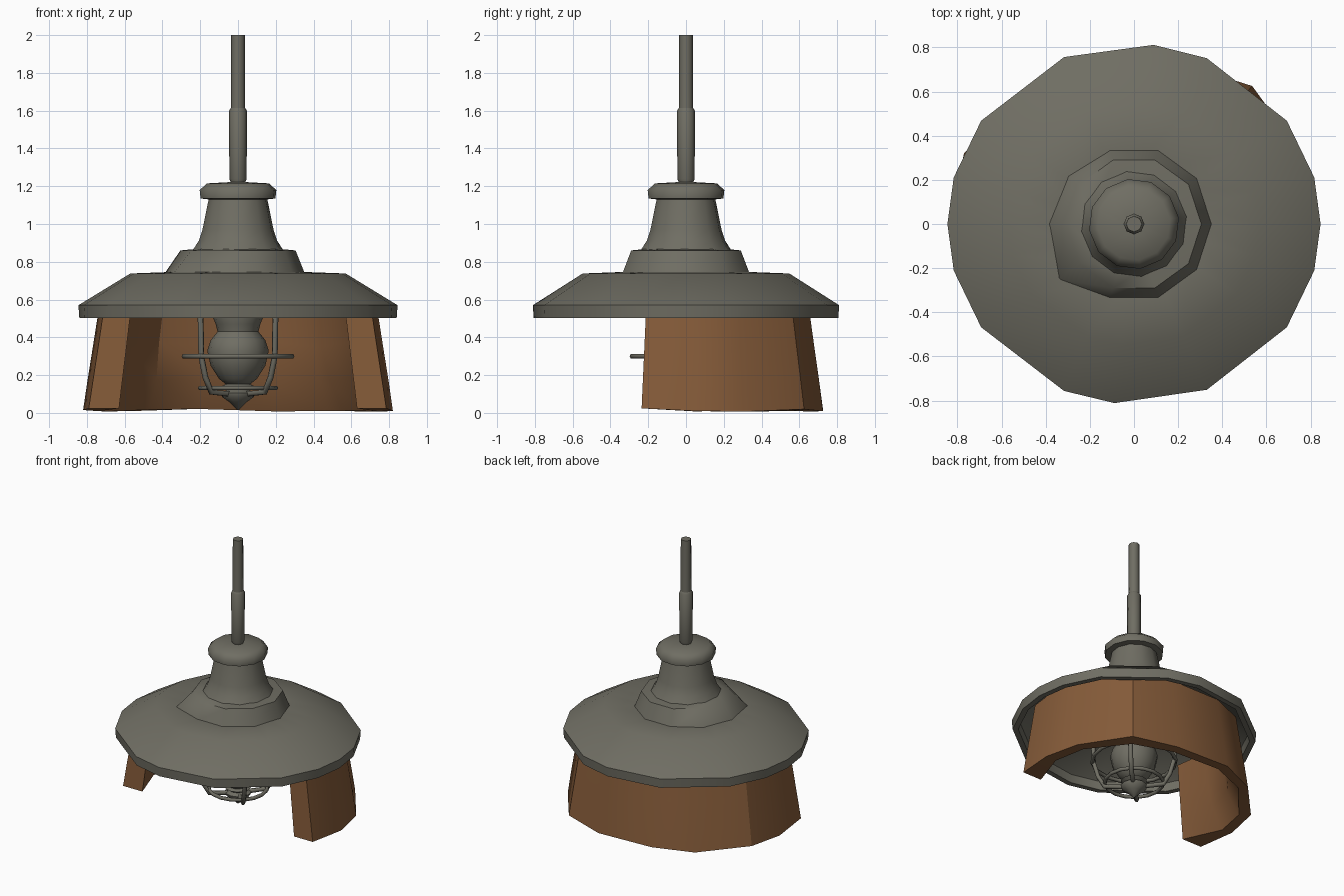
import bpy, bmesh, math, random
from mathutils import Vector

if "Cube" in bpy.data.objects:
    bpy.data.objects.remove(bpy.data.objects["Cube"])

random.seed(4)


def material(name, rgb):
    m = bpy.data.materials.new(name)
    m.diffuse_color = (*rgb, 1)
    m.use_nodes = True
    m.node_tree.nodes["Principled BSDF"].inputs["Base Color"].default_value = m.diffuse_color
    return m


METAL = material("grey metal", (0.16, 0.155, 0.125))
RUST = material("rust brown", (0.235, 0.105, 0.041))


def finish(name, bm, mat, smooth=35):
    bmesh.ops.remove_doubles(bm, verts=bm.verts, dist=1e-5)
    bmesh.ops.recalc_face_normals(bm, faces=bm.faces)
    me = bpy.data.meshes.new(name)
    bm.to_mesh(me)
    bm.free()
    me.materials.append(mat)
    ob = bpy.data.objects.new(name, me)
    bpy.context.collection.objects.link(ob)
    bpy.ops.object.select_all(action='DESELECT')
    ob.select_set(True)
    bpy.context.view_layer.objects.active = ob
    bpy.ops.object.shade_smooth_by_angle(angle=math.radians(smooth))
    return ob


def even(n, start=0):
    return [start + 360 * i / n for i in range(n)]


def lathe(name, profile, angles, mat=METAL, tweak=None, closed=False, smooth=50, ysc=1.0):
    """Turn an (r, z) profile about the z axis, using the given side angles."""
    bm = bmesh.new()
    rings = []
    for k, (r, z) in enumerate(profile):
        row = []
        for a in angles:
            s = tweak(k, a) if tweak else 1
            t = math.radians(a)
            row.append(bm.verts.new((r * s * math.cos(t), r * s * math.sin(t) * ysc, z)))
        rings.append(row)
    n = len(angles)
    pairs = list(zip(rings, rings[1:])) + ([(rings[-1], rings[0])] if closed else [])
    for a, b in pairs:
        for i in range(n):
            j = (i + 1) % n
            bm.faces.new((a[i], a[j], b[j], b[i]))
    if not closed:
        bm.faces.new(rings[0])
        bm.faces.new(rings[-1])
    return finish(name, bm, mat, smooth)


def ring(name, radius, z, thick, sides=16):
    prof = [(radius + thick * math.cos(t), z + thick * math.sin(t))
            for t in (math.radians(a) for a in even(6))]
    return lathe(name, prof, even(sides), closed=True, smooth=70)


# wide hollow shade with irregular side widths
SHADE = [0, 15, 35, 67, 84, 112, 145, 165, 180, 195, 215, 248, 264, 293, 325, 345]
lathe("shade", [(0.84, 0.502), (0.845, 0.57), (0.57, 0.738), (0.30, 0.748),
                (0.20, 0.72), (0.55, 0.705), (0.79, 0.56), (0.80, 0.502)],
      SHADE, closed=True, smooth=40, ysc=0.965)

# stepped collar with a dent flaring out on one side
FLARE = {144: 1.05, 180: 1.1, 216: 1.2}
lathe("collar", [(0.355, 0.735), (0.305, 0.86), (0.20, 0.87)], even(10), smooth=60,
      tweak=lambda k, a: FLARE.get(round(a), 1.0) if k == 0 else 1.0)

# tapered neck and cap
lathe("neck", [(0.25, 0.85), (0.21, 0.91), (0.19, 0.97), (0.155, 1.14)], even(12, 8))
lathe("cap", [(0.155, 1.13), (0.20, 1.135), (0.205, 1.18), (0.165, 1.215), (0.04, 1.222)],
      even(12, 8), smooth=60)

# hanging rod in two sizes
lathe("rod_lower", [(0.036, 1.215), (0.046, 1.24), (0.047, 1.6), (0.037, 1.615)], even(8))
lathe("rod_upper", [(0.038, 1.6), (0.036, 2.0)], even(8))

# bulb and its socket
lathe("bulb", [(0.05, 0.14), (0.10, 0.18), (0.145, 0.25), (0.163, 0.33), (0.145, 0.385),
               (0.108, 0.43), (0.118, 0.47), (0.135, 0.51), (0.135, 0.73)], even(14))
lathe("finial", [(0.004, 0.015), (0.05, 0.06), (0.085, 0.085), (0.09, 0.105), (0.06, 0.12),
                 (0.09, 0.14), (0.05, 0.16)], even(12))

# wire cage
ring("cage_ring_upper", 0.285, 0.30, 0.014)
ring("cage_ring_lower", 0.20, 0.132, 0.013)
for i in range(4):
    c = bpy.data.curves.new("cage_wire", 'CURVE')
    c.dimensions = '3D'
    c.bevel_depth = 0.016
    c.bevel_resolution = 1
    c.use_fill_caps = True
    pts = [(0.27, 0.70), (0.28, 0.50), (0.275, 0.30), (0.245, 0.19), (0.20, 0.11), (0.06, 0.10)]
    s = c.splines.new('POLY')
    s.points.add(len(pts) - 1)
    t = math.radians(45 + 90 * i)
    for p, (r, z) in zip(s.points, pts):
        p.co = (r * math.cos(t), r * math.sin(t), z, 1)
    c.materials.append(METAL)
    bpy.context.collection.objects.link(bpy.data.objects.new("cage_wire_%d" % (i + 1), c))

# battered rusty skirt: thick C-shaped wall open at the front, with the
# inside sloping out to the bottom edge
outer = [(0.785, -0.235), (0.82, 0.05), (0.765, 0.31), (0.535, 0.625), (0.22, 0.725),
         (-0.22, 0.725), (-0.50, 0.61), (-0.77, 0.32), (-0.82, 0.06), (-0.79, -0.235)]
half_in = [(0.63, -0.235), (0.67, 0.05), (0.625, 0.26), (0.44, 0.50), (0.18, 0.60)]
inner = half_in + [(-x, y) for x, y in reversed(half_in)]
levels = [(0.012, 1.0), (0.17, 0.972), (0.36, 0.935), (0.57, 0.895)]
bm = bmesh.new()
cols = []
for k, (o, i) in enumerate(zip(outer, inner)):
    end = k in (0, len(outer) - 1)
    pair = []
    for side in (0, 1):
        line = []
        for j, (z, s) in enumerate(levels):
            p = Vector((i if side else o))
            dent = dz = 0
            if side and not end:
                if j == 0:
                    p = p.lerp(Vector(o), 0.45)
                elif j < 3:
                    dent = random.uniform(-0.02, 0.02)
            if j == 0:
                dz = 0.012 if end else random.uniform(-0.006, 0.012)
            p = p * (s + dent)
            line.append(bm.verts.new((p.x, p.y, z + dz + dent)))
        pair.append(line)
    cols.append(pair)
for (ao, ai), (bo, bi) in zip(cols, cols[1:]):
    for j in range(len(levels) - 1):
        bm.faces.new((ao[j], bo[j], bo[j + 1], ao[j + 1]))
        bm.faces.new((ai[j], ai[j + 1], bi[j + 1], bi[j]))
    bm.faces.new((ao[0], ai[0], bi[0], bo[0]))
    bm.faces.new((ao[-1], bo[-1], bi[-1], ai[-1]))
for o, i in (cols[0], cols[-1]):
    for j in range(len(levels) - 1):
        bm.faces.new((o[j], o[j + 1], i[j + 1], i[j]))
finish("skirt", bm, RUST, 30)
